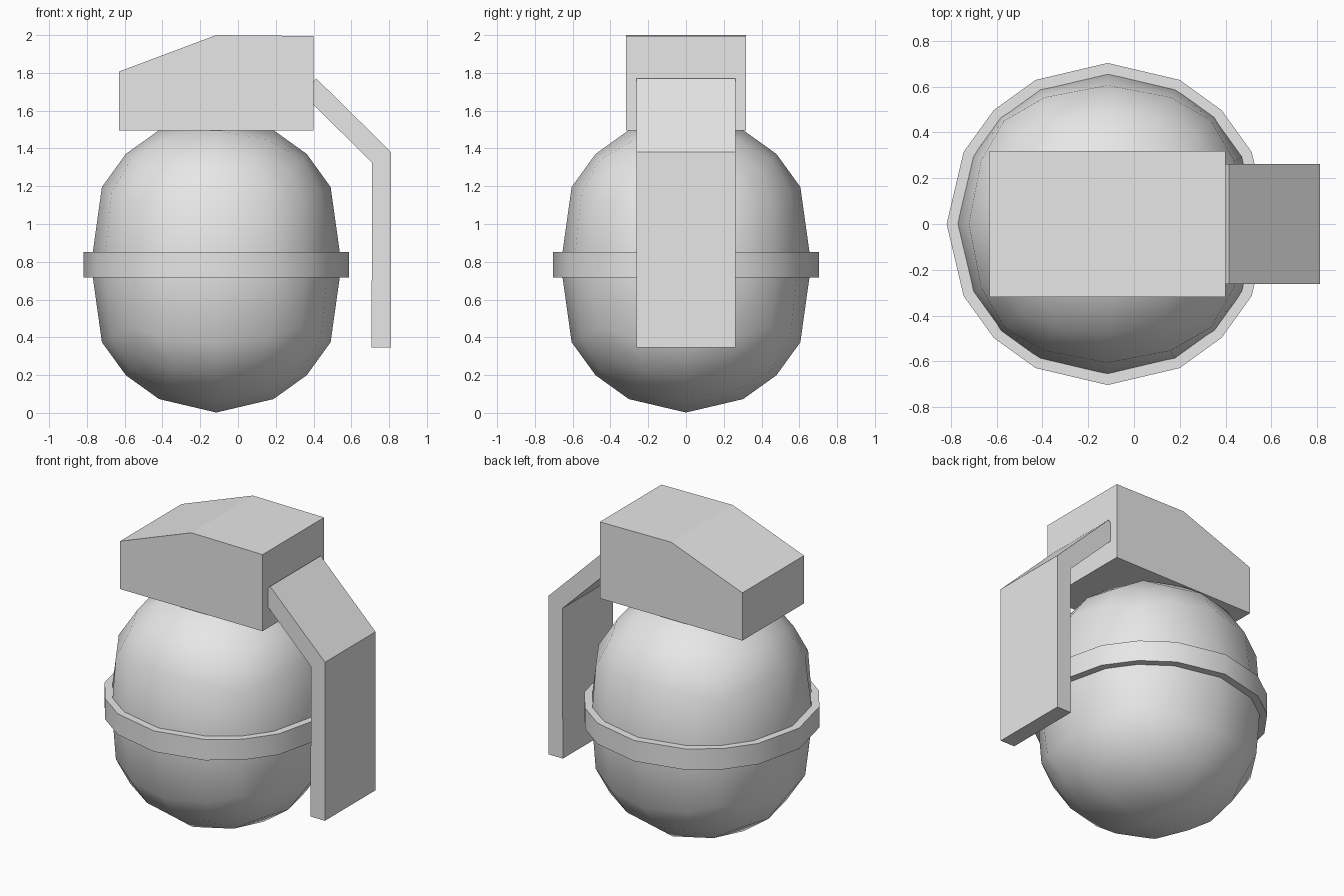
import bpy, bmesh, math
from mathutils import Vector

if "Cube" in bpy.data.objects:
    bpy.data.objects.remove(bpy.data.objects["Cube"], do_unlink=True)

CENTRE = Vector((-0.115, 0, 0.785))

grey = bpy.data.materials.new("light grey")
grey.use_nodes = True
grey.diffuse_color = (0.8, 0.8, 0.8, 1)
grey.node_tree.nodes["Principled BSDF"].inputs["Base Color"].default_value = (0.8, 0.8, 0.8, 1)


def finish(name, bm, location=(0, 0, 0), smooth_angle=None):
    bmesh.ops.recalc_face_normals(bm, faces=bm.faces)
    mesh = bpy.data.meshes.new(name)
    bm.to_mesh(mesh)
    bm.free()
    mesh.materials.append(grey)
    obj = bpy.data.objects.new(name, mesh)
    obj.location = location
    bpy.context.collection.objects.link(obj)
    if smooth_angle:
        bpy.ops.object.select_all(action='DESELECT')
        obj.select_set(True)
        bpy.context.view_layer.objects.active = obj
        bpy.ops.object.shade_smooth_by_angle(angle=math.radians(smooth_angle))
    return obj


def prism(name, profile, half_width):
    """Extrude an x-z profile along y."""
    bm = bmesh.new()
    face = bm.faces.new([bm.verts.new((x, -half_width, z)) for x, z in profile])
    side = bmesh.ops.extrude_face_region(bm, geom=[face])["geom"]
    moved = [g for g in side if isinstance(g, bmesh.types.BMVert)]
    bmesh.ops.translate(bm, verts=moved, vec=(0, 2 * half_width, 0))
    return finish(name, bm)


# Body: a gridded cube rounded to a sphere, then stretched tall
bm = bmesh.new()
bmesh.ops.create_cube(bm, size=2)
bmesh.ops.subdivide_edges(bm, edges=bm.edges[:], cuts=3, use_grid_fill=True)
for v in bm.verts:
    n = v.co.normalized()
    if abs(n.z) < 0.01:
        v.co = n * 0.663
    else:
        height = 0.14 + 0.86 * abs(n.z)
        v.co = (n.x * 0.677, n.y * 0.677, math.copysign(height * 0.783, n.z))
finish("body", bm, CENTRE, 60)

# Band: a ring with corners matching those of the body
corners = []
for quarter in range(4):
    for slope in (0, 0.5, 1, 2):
        corners.append(quarter * math.pi / 2 + math.atan(slope))
section = ((0.703, -0.068), (0.703, 0.068), (0.62, 0.068), (0.62, -0.068))
bm = bmesh.new()
rings = [[bm.verts.new((r * math.cos(a), r * math.sin(a), z)) for r, z in section]
         for a in corners]
for i, ring in enumerate(rings):
    following = rings[(i + 1) % len(rings)]
    for j in range(4):
        k = (j + 1) % 4
        bm.faces.new((ring[j], following[j], following[k], ring[k]))
finish("band", bm, CENTRE, 35)

# Head block with a sloping top
prism("head", [(-0.63, 1.495), (0.4, 1.495), (0.4, 1.995), (-0.115, 2.0), (-0.63, 1.807)], 0.318)

# Bent safety lever
prism("lever", [(0.395, 1.75), (0.395, 1.635), (0.71, 1.325), (0.707, 0.345),
                (0.811, 0.345), (0.811, 1.38), (0.415, 1.77)], 0.261)
